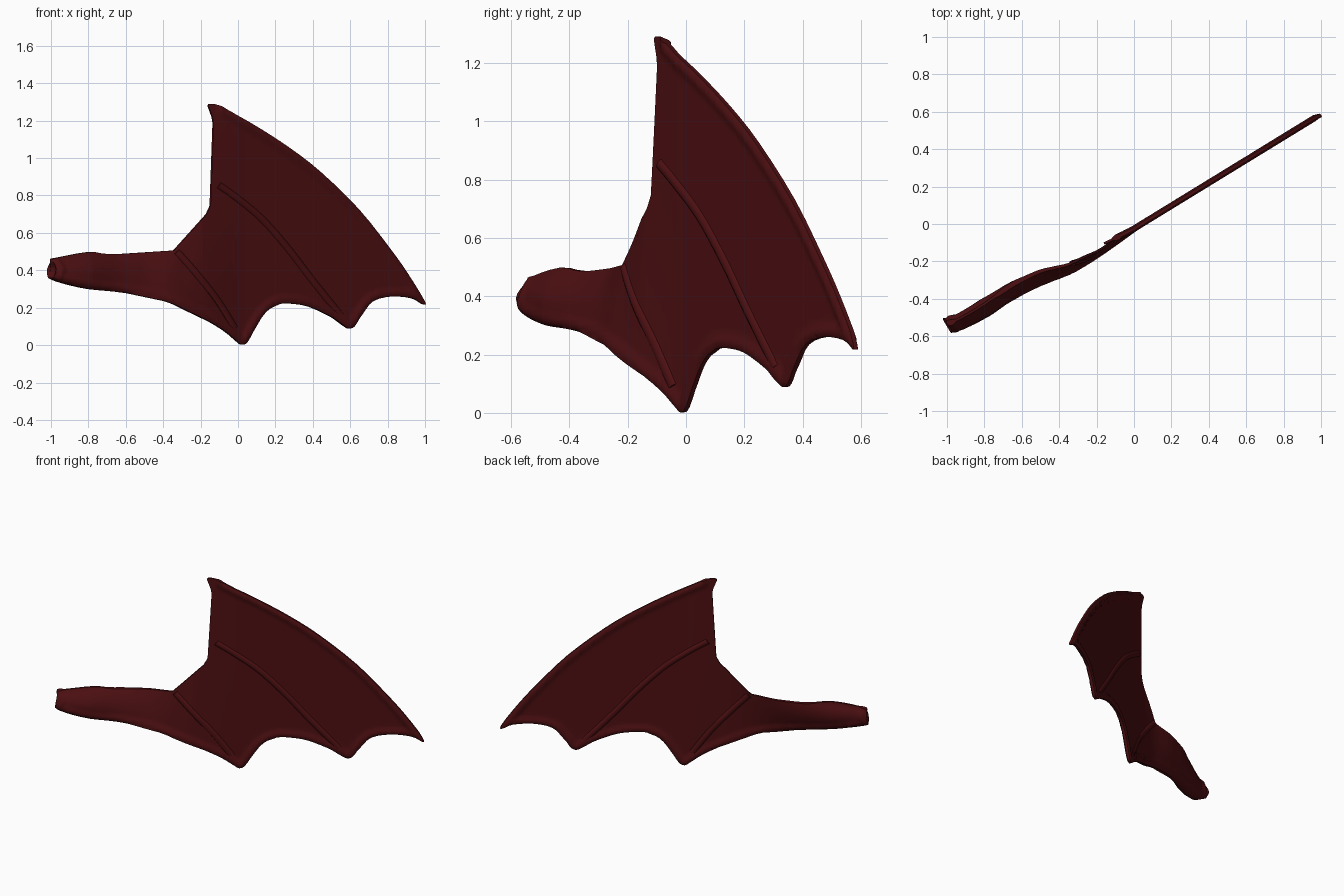
import bpy, bmesh, math
from mathutils import Vector

if "Cube" in bpy.data.objects:
    bpy.data.objects.remove(bpy.data.objects["Cube"])

red = bpy.data.materials.new("dark red hide")
red.diffuse_color = (0.075, 0.005, 0.006, 1)
red.use_nodes = True
red.node_tree.nodes["Principled BSDF"].inputs["Base Color"].default_value = red.diffuse_color


def lerp(table, x):
    if x <= table[0][0]:
        return table[0][1]
    for (a, u), (b, v) in zip(table, table[1:]):
        if x <= b:
            return u + (v - u) * (x - a) / (b - a)
    return table[-1][1]


def smooth_path(pts, steps, closed):
    # Catmull-Rom resampling
    n, out = len(pts), []
    get = (lambda i: Vector(pts[i % n])) if closed else (lambda i: Vector(pts[max(0, min(n - 1, i))]))
    for i in range(n if closed else n - 1):
        a, b, c, d = (get(i + k) for k in (-1, 0, 1, 2))
        for s in range(steps):
            t = s / steps
            out.append(0.5 * (2 * b + (c - a) * t + (2 * a - 5 * b + 4 * c - d) * t * t
                              + (3 * b - a - 3 * c + d) * t ** 3))
    if not closed:
        out.append(Vector(pts[-1]))
    return out


# Plan curve of the wing, its twist and the fleshy thickness of the arm
CENTRE = [(-1, -.548), (-.9, -.505), (-.8, -.45), (-.65, -.35), (-.5, -.28), (-.35, -.235),
          (-.2, -.16), (-.1, -.093), (0, -.025), (1, .588)]
TWIST = [(-1, .15), (-.8, .2), (-.65, .3), (-.5, .28), (-.35, .15), (-.2, .04), (0, 0)]
FLESH = [(-1, .03), (-.8, .042), (-.65, .028), (-.5, .012), (-.3, 0)]
HALF = [(-1, .065), (-.8, .1), (-.5, .125), (-.3, .15)]


def place(x, n, z):
    # flat wing coordinates (x, offset, z) to the bent wing
    y = sum(lerp(CENTRE, x + k) for k in (-.03, 0, .03)) / 3
    return (x + n * .51, y + lerp(TWIST, x) * (z - .39) - n * .86, z)


def make(name, verts, faces, angle):
    me = bpy.data.meshes.new(name)
    me.from_pydata(verts, [], faces)
    bm = bmesh.new()
    bm.from_mesh(me)
    bmesh.ops.recalc_face_normals(bm, faces=bm.faces)
    bm.to_mesh(me)
    bm.free()
    me.materials.append(red)
    ob = bpy.data.objects.new(name, me)
    bpy.context.collection.objects.link(ob)
    bpy.ops.object.select_all(action='DESELECT')
    ob.select_set(True)
    bpy.context.view_layer.objects.active = ob
    bpy.ops.object.shade_smooth_by_angle(angle=math.radians(angle))
    return ob


# Wing silhouette: leading edge, scallops, arm, trailing edge
OUTLINE = [(-.15, 1.29), (-.1, 1.28), (0, 1.225), (.12, 1.155), (.28, 1.05), (.44, .925), (.64, .73),
           (.8, .53), (.9, .39), (.995, .235), (.985, .22), (.93, .25), (.82, .26), (.72, .235),
           (.66, .165), (.62, .1), (.585, .09), (.55, .118), (.48, .16), (.38, .205), (.3, .22),
           (.22, .22), (.15, .18), (.1, .11), (.05, .02), (.02, .002), (-.005, .018), (-.08, .08),
           (-.2, .15), (-.35, .22), (-.48, .258), (-.65, .285), (-.8, .3), (-.93, .33), (-1, .36),
           (-.985, .39), (-.985, .42), (-1, .455), (-.97, .467), (-.8, .498), (-.69, .486),
           (-.5, .495), (-.36, .505), (-.33, .517), (-.25, .58), (-.17, .7), (-.12, .83),
           (-.116, .88), (-.113, 1), (-.128, 1.15), (-.145, 1.245), (-.16, 1.275)]
edge = smooth_path(OUTLINE, 3, True)
segs = [(a, b) for a, b in zip(edge, edge[1:] + edge[:1])]
# bands are raised along every edge except the trailing edge
rim = [(a, b) for a, b in segs if not (a.x < -.1 and a.y > .45)]


def rim_distance(p):
    best = 9
    for a, b in rim:
        d = b - a
        t = max(0, min(1, (p - a).dot(d) / max(d.length_squared, 1e-9)))
        best = min(best, (p - a - d * t).length_squared)
    return math.sqrt(best)


def half_thickness(x, z):
    d = rim_distance(Vector((x, z)))
    t = lerp([(0, .008), (.012, .017), (.026, .017), (.048, .006)], d)
    s = (z - .39) / lerp(HALF, x)
    return t + lerp(FLESH, x) * max(0, 1 - s * s)


# Membrane: fill the silhouette, slice it into a grid, give it two sides
bm = bmesh.new()
bm.faces.new([bm.verts.new((p.x, 0, p.y)) for p in edge])
bmesh.ops.triangulate(bm, faces=bm.faces[:])
STEP = .017
for axis, lo, hi in (((1, 0, 0), -1, 1), ((0, 0, 1), 0, 1.3)):
    for i in range(1, int((hi - lo) / STEP) + 1):
        co = Vector(axis) * (lo + i * STEP)
        bmesh.ops.bisect_plane(bm, geom=bm.verts[:] + bm.edges[:] + bm.faces[:],
                               dist=1e-5, plane_co=co, plane_no=axis)
bm.verts.index_update()
n = len(bm.verts)
flat = [(v.co.x, half_thickness(v.co.x, v.co.z), v.co.z) for v in bm.verts]
verts = [place(x, t, z) for x, t, z in flat] + [place(x, -t, z) for x, t, z in flat]
faces = []
for f in bm.faces:
    ids = [v.index for v in f.verts]
    faces += [ids, [i + n for i in reversed(ids)]]
for e in bm.edges:
    if e.is_boundary:
        a, b = (v.index for v in e.verts)
        faces.append([a, b, b + n, a + n])
bm.free()
make("wing_membrane", verts, faces, 50)


# Finger bones: flattened tubes running through the membrane
def bone(name, pts, width, depth, sides=10):
    path = smooth_path(pts, 8, False)
    m, vs, fs = len(path), [], []
    for i, p in enumerate(path):
        d = (path[min(i + 1, m - 1)] - path[max(i - 1, 0)]).normalized()
        for k in range(sides):
            a = 2 * math.pi * k / sides
            w = width * math.cos(a)
            vs.append(place(p.x - d.y * w, depth * math.sin(a), p.y + d.x * w))
    for i in range(m - 1):
        for k in range(sides):
            j = (k + 1) % sides
            fs.append([i * sides + k, i * sides + j, (i + 1) * sides + j, (i + 1) * sides + k])
    fs += [list(range(sides)), list(range((m - 1) * sides, m * sides))]
    make(name, vs, fs, 40)


bone("inner_finger_bone", [(-.33, .5), (-.24, .4), (-.12, .25), (-.02, .09)], .02, .016)
bone("outer_finger_bone", [(-.105, .855), (0, .78), (.13, .67), (.27, .51), (.4, .34), (.55, .155)], .02, .016)
